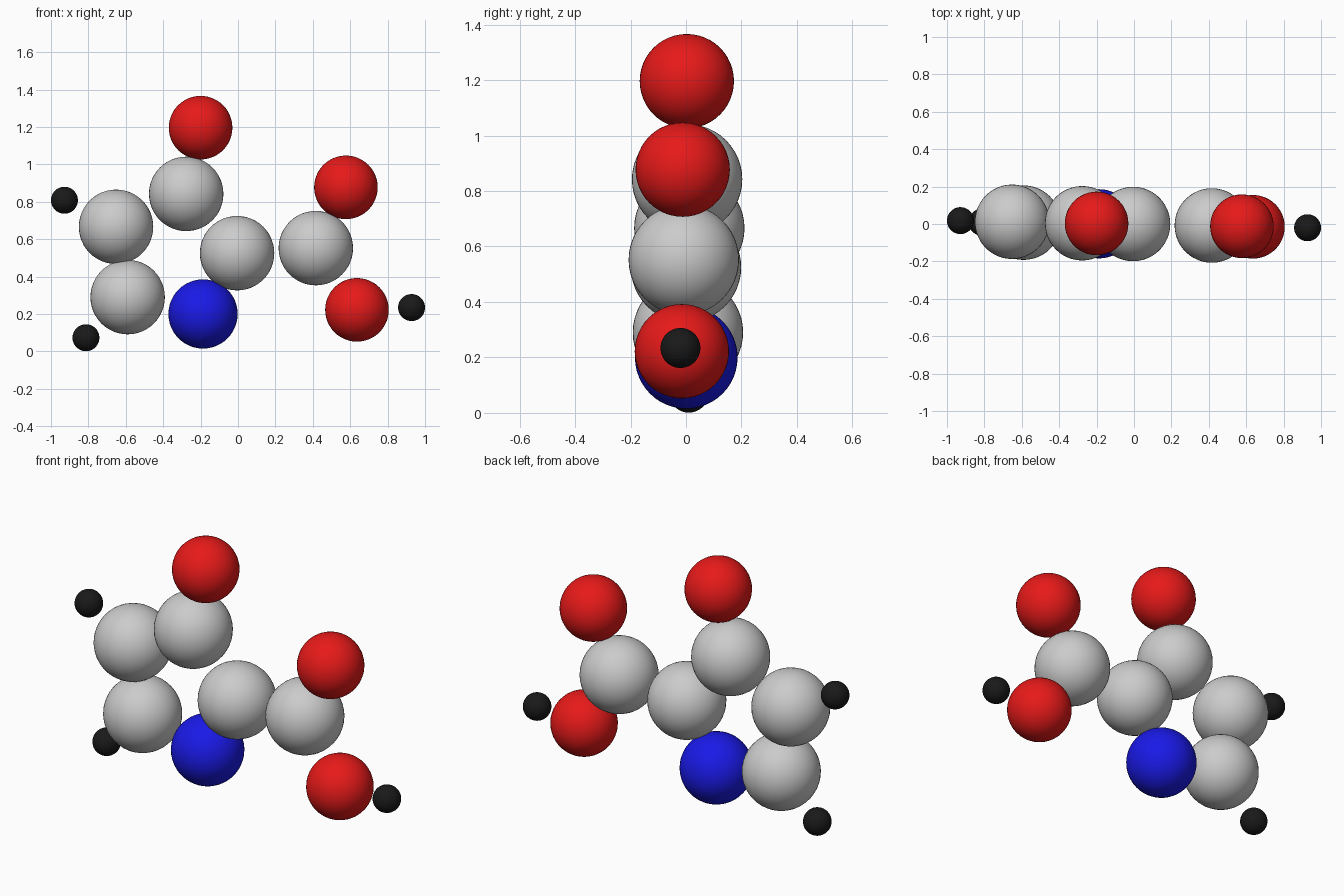
import bpy

if "Cube" in bpy.data.objects:
    bpy.data.objects.remove(bpy.data.objects["Cube"])


def material(name, rgb):
    m = bpy.data.materials.new(name)
    m.diffuse_color = (*rgb, 1)
    m.use_nodes = True
    m.node_tree.nodes["Principled BSDF"].inputs["Base Color"].default_value = m.diffuse_color
    return m


red = material("red", (0.8, 0.01, 0.01))
blue = material("blue", (0.01, 0.01, 0.8))
black = material("black", (0.01, 0.01, 0.01))

# Ball kinds: radius and material
KINDS = {
    "carbon": (0.199, None),
    "nitrogen": (0.185, blue),
    "oxygen": (0.17, red),
    "hydrogen": (0.072, black),
}

# Name, kind, centre
ATOMS = [
    # five-membered ring
    ("ring_carbon_right", "carbon", (-0.005, 0.0, 0.525)),
    ("ring_carbon_top", "carbon", (-0.277, 0.004, 0.842)),
    ("ring_carbon_upper_left", "carbon", (-0.652, 0.012, 0.666)),
    ("ring_carbon_lower_left", "carbon", (-0.59, 0.007, 0.29)),
    ("ring_nitrogen", "nitrogen", (-0.187, 0.001, 0.2)),
    # side groups
    ("top_oxygen", "oxygen", (-0.2, 0.003, 1.196)),
    ("side_carbon", "carbon", (0.416, -0.008, 0.552)),
    ("side_oxygen_upper", "oxygen", (0.577, -0.012, 0.877)),
    ("side_oxygen_lower", "oxygen", (0.636, -0.015, 0.222)),
    # small hydrogens
    ("side_hydrogen", "hydrogen", (0.928, -0.02, 0.234)),
    ("upper_left_hydrogen", "hydrogen", (-0.928, 0.018, 0.808)),
    ("lower_left_hydrogen", "hydrogen", (-0.813, 0.01, 0.073)),
]

for name, kind, centre in ATOMS:
    radius, mat = KINDS[kind]
    bpy.ops.mesh.primitive_uv_sphere_add(segments=48, ring_count=24, radius=radius, location=centre)
    ball = bpy.context.object
    ball.name = name
    bpy.ops.object.shade_smooth()
    if mat:
        ball.data.materials.append(mat)
